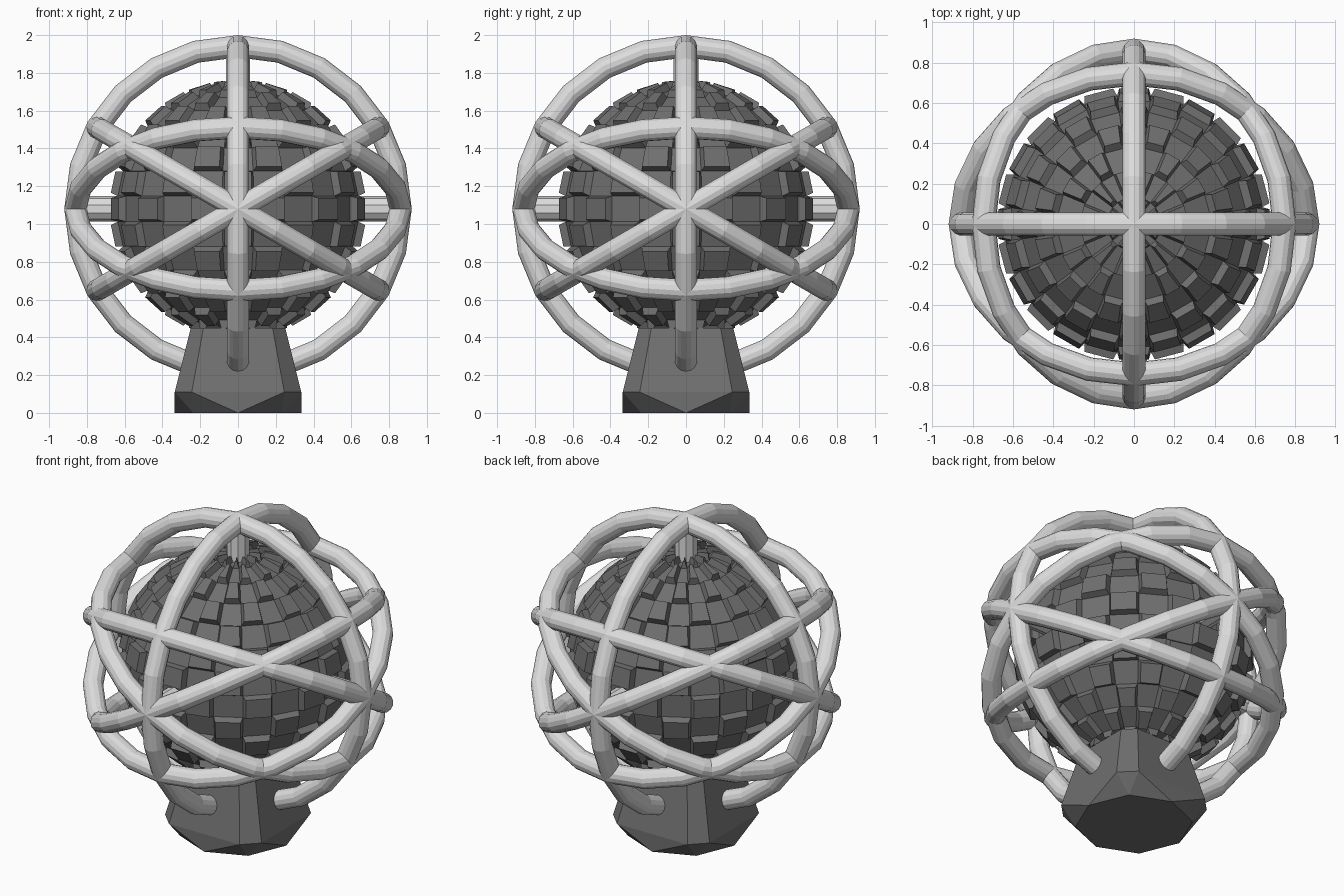
import bpy, bmesh, math
from mathutils import Matrix, Vector

if "Cube" in bpy.data.objects:
    bpy.data.objects.remove(bpy.data.objects["Cube"])

CENTRE = Vector((0, 0, 1.08))
RING_R, TUBE_R = 0.861, 0.059


def material(name, c):
    m = bpy.data.materials.new(name)
    m.diffuse_color = (c, c, c, 1)
    m.use_nodes = True
    m.node_tree.nodes["Principled BSDF"].inputs["Base Color"].default_value = m.diffuse_color
    return m


LIGHT = material("light_grey", 0.72)
DARK = material("dark_grey", 0.16)


def add_object(name, bm, mat):
    mesh = bpy.data.meshes.new(name)
    bm.to_mesh(mesh)
    bm.free()
    mesh.materials.append(mat)
    ob = bpy.data.objects.new(name, mesh)
    bpy.context.collection.objects.link(ob)
    return ob


# Cage: two upright rings and two pairs of rings tilted 30 degrees
def ring(name, rx, ry):
    bpy.ops.mesh.primitive_torus_add(
        major_radius=RING_R, minor_radius=TUBE_R, major_segments=24, minor_segments=14,
        location=CENTRE, rotation=(math.radians(rx), math.radians(ry), 0))
    ob = bpy.context.object
    ob.name = name
    ob.data.materials.append(LIGHT)


ring("upright_ring_front", 90, 0)
ring("upright_ring_side", 0, 90)
for s in (-30, 30):
    ring("tilted_ring_x", s, 0)
    ring("tilted_ring_y", 0, s)

# Core: sphere with a checker pattern of raised blocks
bm = bmesh.new()
SEGS, ROWS = 24, 15
bmesh.ops.create_uvsphere(bm, u_segments=SEGS, v_segments=ROWS, radius=0.645)
bmesh.ops.rotate(bm, verts=bm.verts, cent=(0, 0, 0),
                 matrix=Matrix.Rotation(math.pi / SEGS, 3, 'Z'))
raised = []
for f in bm.faces:
    c = f.calc_center_median()
    col = round(math.atan2(c.y, c.x) / (2 * math.pi / SEGS))
    row = round(math.asin(c.z / c.length) / (math.pi / ROWS))
    if (col + row) % 2:
        raised.append(f)
bmesh.ops.inset_individual(bm, faces=raised, thickness=0.01, depth=0.04,
                           use_even_offset=True)
core = add_object("checkered_core", bm, DARK)
core.location = CENTRE

# Pegs joining the core to the cage along each axis
for d in ((1, 0, 0), (-1, 0, 0), (0, 1, 0), (0, -1, 0), (0, 0, 1), (0, 0, -1)):
    d = Vector(d)
    bm = bmesh.new()
    rot = d.to_track_quat('Z', 'Y').to_matrix().to_4x4()
    bmesh.ops.create_cone(bm, cap_ends=True, segments=10, radius1=0.067, radius2=0.067,
                          depth=0.26,
                          matrix=Matrix.Translation(CENTRE + d * 0.73) @ rot)
    add_object("peg", bm, LIGHT)

# Pedestal: tapered chamfered block with a faceted foot
bm = bmesh.new()
for k in range(8):
    a = k * math.pi / 4
    bm.verts.new((0.335 * math.cos(a), 0.335 * math.sin(a), 0))
for wide, narrow, z in ((0.335, 0.245, 0.11), (0.25, 0.183, 0.45)):
    for sx in (-1, 1):
        for sy in (-1, 1):
            bm.verts.new((sx * wide, sy * narrow, z))
            bm.verts.new((sx * narrow, sy * wide, z))
bmesh.ops.convex_hull(bm, input=bm.verts)
bmesh.ops.dissolve_limit(bm, angle_limit=0.02, verts=bm.verts, edges=bm.edges)
bmesh.ops.recalc_face_normals(bm, faces=bm.faces)
add_object("pedestal", bm, DARK)
